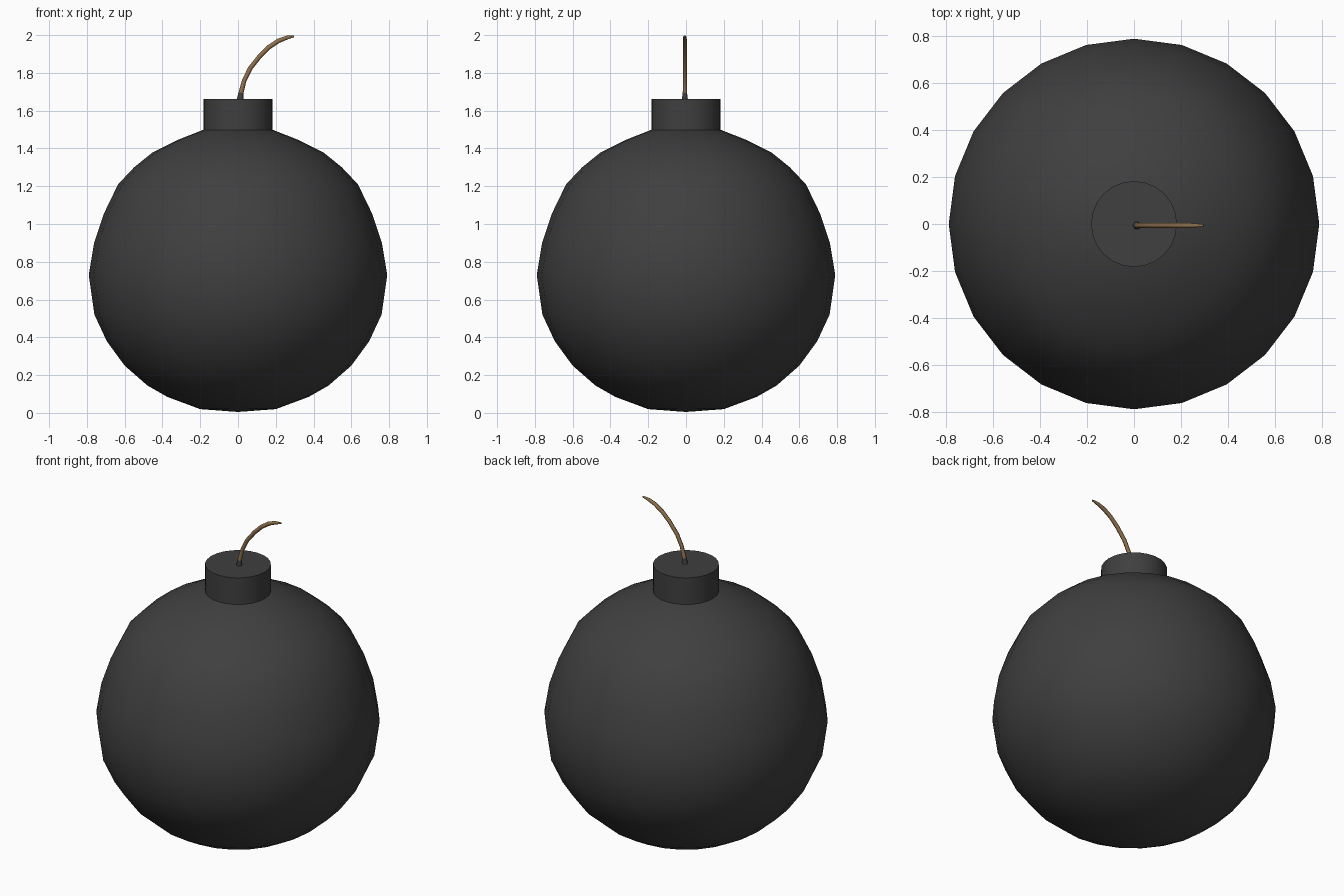
import bpy, bmesh, math
from mathutils import Vector

if "Cube" in bpy.data.objects:
    bpy.data.objects.remove(bpy.data.objects["Cube"])


def material(name, rgb):
    m = bpy.data.materials.new(name)
    m.diffuse_color = (*rgb, 1)
    m.use_nodes = True
    m.node_tree.nodes["Principled BSDF"].inputs["Base Color"].default_value = m.diffuse_color
    return m


BLACK = material("charcoal_black", (0.05, 0.05, 0.05))
BROWN = material("fuse_brown", (0.27, 0.16, 0.07))


def finish(name, bm, mats, angle=None):
    bmesh.ops.remove_doubles(bm, verts=bm.verts, dist=1e-5)
    bmesh.ops.recalc_face_normals(bm, faces=bm.faces)
    me = bpy.data.meshes.new(name)
    bm.to_mesh(me)
    bm.free()
    ob = bpy.data.objects.new(name, me)
    bpy.context.collection.objects.link(ob)
    for m in mats:
        me.materials.append(m)
    bpy.ops.object.select_all(action='DESELECT')
    ob.select_set(True)
    bpy.context.view_layer.objects.active = ob
    bpy.ops.object.shade_smooth_by_angle(angle=math.radians(angle))
    return ob


def lathe(name, profile, sides, angle):
    bm = bmesh.new()
    vs = [bm.verts.new((r, 0, z)) for r, z in profile]
    es = [bm.edges.new(p) for p in zip(vs, vs[1:])]
    bmesh.ops.spin(bm, geom=vs + es, cent=(0, 0, 0), axis=(0, 0, 1),
                   angle=math.tau, steps=sides, use_duplicate=False)
    return finish(name, bm, [BLACK], angle)


# Slightly flattened round body
body = [(0, 0.005), (0.20, 0.02), (0.375, 0.085), (0.48, 0.145), (0.60, 0.25),
        (0.695, 0.38), (0.76, 0.52), (0.79, 0.73), (0.762, 0.90), (0.71, 1.055),
        (0.635, 1.21), (0.55, 1.30), (0.455, 1.377), (0.32, 1.445), (0.18, 1.50), (0, 1.52)]
lathe("body", body, 24, 60)

# Short neck with a flat top
lathe("neck", [(0, 1.46), (0.183, 1.46), (0.183, 1.662), (0, 1.662)], 24, 35)

# Curved fuse: tube swept in the xz plane, dark at its root
path = [(0.010, 1.64, 0.021), (0.016, 1.695, 0.013), (0.033, 1.76, 0.012),
        (0.065, 1.825, 0.012), (0.115, 1.888, 0.012), (0.165, 1.937, 0.012),
        (0.215, 1.970, 0.012), (0.26, 1.987, 0.010), (0.297, 1.994, 0.005)]
SIDES = 6
bm = bmesh.new()
rings = []
for i, (x, z, r) in enumerate(path):
    a, b = path[max(i - 1, 0)], path[min(i + 1, len(path) - 1)]
    t = Vector((b[0] - a[0], 0, b[1] - a[1])).normalized()
    n = Vector((-t.z, 0, t.x))
    rings.append([bm.verts.new(Vector((x, -0.006, z))
                  + n * r * math.cos(math.tau * k / SIDES)
                  + Vector((0, 1, 0)) * r * math.sin(math.tau * k / SIDES))
                  for k in range(SIDES)])
for i, (lo, hi) in enumerate(zip(rings, rings[1:])):
    for k in range(SIDES):
        j = (k + 1) % SIDES
        f = bm.faces.new((lo[k], lo[j], hi[j], hi[k]))
        f.material_index = 0 if i == 0 else 1
bm.faces.new(rings[0])
bm.faces.new(rings[-1]).material_index = 1
finish("fuse", bm, [BLACK, BROWN], 65)
